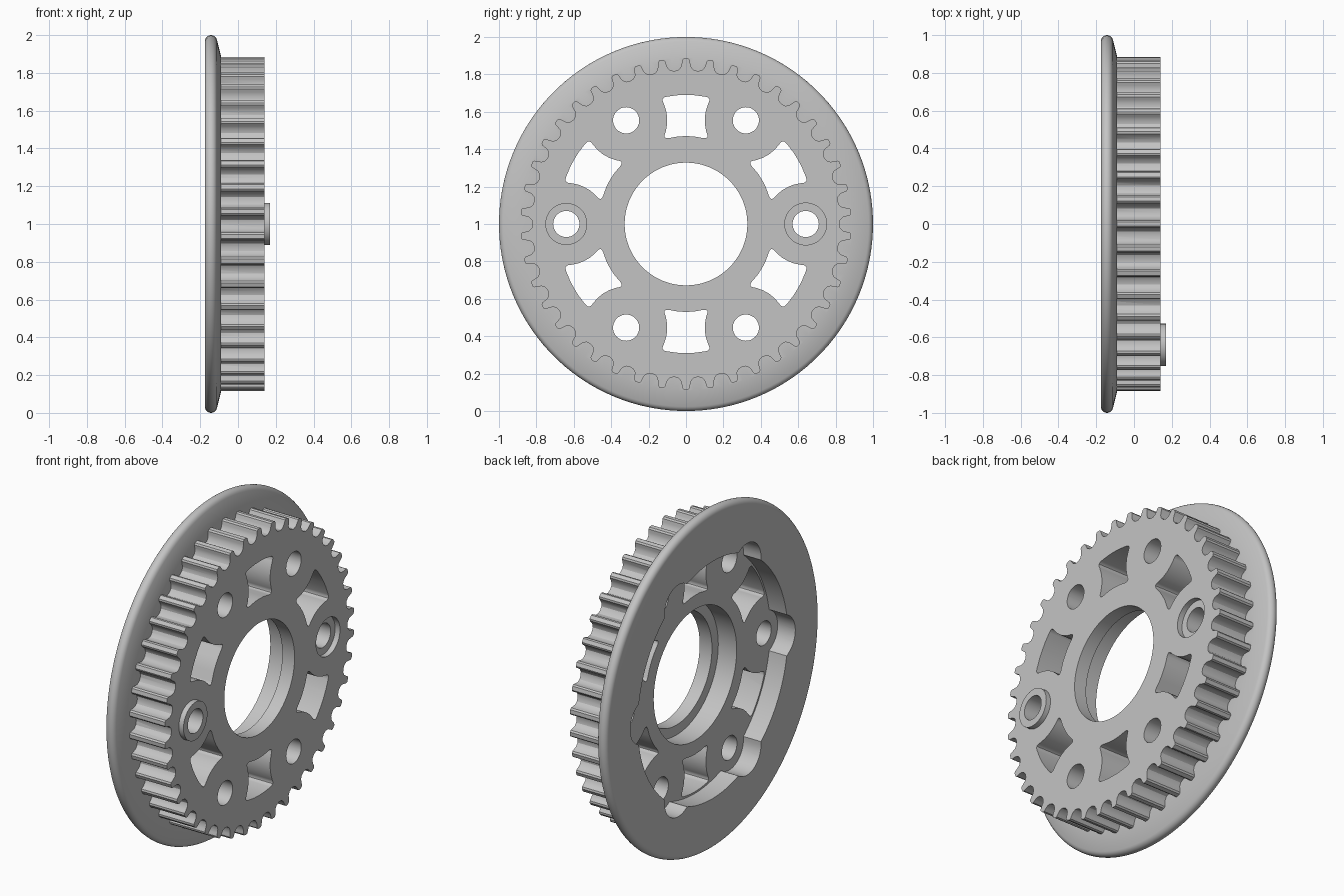
import bpy, bmesh, math
from math import sin, cos, pi, radians, sqrt
from mathutils import Vector

old = bpy.data.objects.get("Cube")
if old:
    bpy.data.objects.remove(old, do_unlink=True)

TEETH = 42
BOLT_R = 0.64       # bolt circle radius
BACK, FLOOR, SHOULDER, FACE = -0.175, -0.06, 0.06, 0.14


def finish(name, bm):
    bmesh.ops.recalc_face_normals(bm, faces=bm.faces)
    mesh = bpy.data.meshes.new(name)
    bm.to_mesh(mesh)
    bm.free()
    obj = bpy.data.objects.new(name, mesh)
    bpy.context.collection.objects.link(obj)
    return obj


def add_prism(bm, outline, x0, x1):
    """Extrude a (y, z) outline along x; z is measured from the wheel axis."""
    face = bm.faces.new([bm.verts.new((x0, y, z + 1)) for y, z in outline])
    new = bmesh.ops.extrude_face_region(bm, geom=[face])["geom"]
    verts = [v for v in new if isinstance(v, bmesh.types.BMVert)]
    bmesh.ops.translate(bm, verts=verts, vec=(x1 - x0, 0, 0))


def prism(name, outline, x0, x1):
    bm = bmesh.new()
    add_prism(bm, outline, x0, x1)
    return finish(name, bm)


def polar(r, a):
    return (r * cos(a), r * sin(a))


def circle(r, centre=(0, 0), n=48):
    return [(centre[0] + r * cos(2 * pi * i / n), centre[1] + r * sin(2 * pi * i / n))
            for i in range(n)]


def combine(target, tool, operation):
    mod = target.modifiers.new(operation.title(), "BOOLEAN")
    mod.operation, mod.solver, mod.object = operation, "EXACT", tool
    bpy.context.view_layer.objects.active = target
    bpy.ops.object.modifier_apply(modifier=mod.name)
    bpy.data.objects.remove(tool, do_unlink=True)


# Flange: lathed disc with a rounded rim and a sloping inner side
def flange():
    bm = bmesh.new()
    profile = [(BACK, 0)]
    for i in range(11):
        a = pi - i * radians(165) / 10
        profile.append((-0.143 + 0.032 * cos(a), 0.968 + 0.032 * sin(a)))
    profile += [(-0.09, 0.89), (-0.09, 0)]
    verts = [bm.verts.new((x, 0, 1 + r)) for x, r in profile]
    edges = [bm.edges.new(pair) for pair in zip(verts, verts[1:])]
    bmesh.ops.spin(bm, geom=verts + edges, cent=(0, 0, 1), axis=(1, 0, 0),
                   angle=2 * pi, steps=144, use_merge=True)
    bmesh.ops.remove_doubles(bm, verts=bm.verts, dist=1e-5)
    return finish("flange", bm)


# Toothed rim: one round groove repeated around the wheel
def tooth_outline():
    half = [(0.055, 0.885), (0.046, 0.877), (0.042, 0.86), (0.036, 0.84), (0.021, 0.825)]
    groove = half + [(0, 0.82)] + [(-u, r) for u, r in reversed(half)]
    points = []
    for k in range(TEETH):
        mid = pi / 2 + (k + 0.5) * 2 * pi / TEETH
        points += [polar(r, mid - u / r) for u, r in groove]
    return points


# Window: ring sector with sides hollowed around the bolts and soft corners
def window_outline(mid, inner=0.47, outer=0.69, clearance=0.22, soft=0.035):
    def half_angle(r):
        c = (r * r + BOLT_R ** 2 - clearance ** 2) / (2 * r * BOLT_R)
        return radians(30) - math.acos(min(1, c))

    steps = 6
    radii = [inner + (outer - inner) * i / steps for i in range(steps + 1)]
    right = [(r, -half_angle(r)) for r in radii]
    top = [(outer, half_angle(outer) * t) for t in (-0.33, 0, 0.33)]
    left = [(r, -a) for r, a in reversed(right)]
    bottom = [(inner, half_angle(inner) * t) for t in (0.33, 0, -0.33)]
    loop = [Vector(polar(r, mid + a)) for r, a in right + top + left + bottom]
    corners = {0, steps, steps + 4, 2 * steps + 4}
    result = []
    for i, p in enumerate(loop):
        if i not in corners:
            result.append(p)
            continue
        a = p + (loop[i - 1] - p).normalized() * soft
        b = p + (loop[(i + 1) % len(loop)] - p).normalized() * soft
        for t in (0, 0.25, 0.5, 0.75, 1):
            result.append(a * (1 - t) ** 2 + p * 2 * t * (1 - t) + b * t * t)
    return result


# Rear pocket: a circle with a round lobe behind every bolt
def pocket_outline(base=0.70, lobe=0.13, n=360):
    points = []
    for i in range(n):
        a = 2 * pi * i / n
        off = (a + pi / 6) % (pi / 3) - pi / 6
        inside = lobe ** 2 - (BOLT_R * sin(off)) ** 2
        reach = BOLT_R * cos(off) + sqrt(inside) if inside > 0 else 0
        points.append(polar(max(base, reach), a))
    return points


pulley = prism("toothed_pulley", tooth_outline(), -0.12, FACE)
combine(pulley, flange(), "UNION")

# Raised boss on one side, matching counterbore on the other
combine(pulley, prism("boss", circle(0.112, (-BOLT_R, 0)), 0.05, 0.17), "UNION")
combine(pulley, prism("counterbore", circle(0.112, (BOLT_R, 0)), 0.108, 0.3), "DIFFERENCE")

# Rear pocket and bearing seat
combine(pulley, prism("pocket", pocket_outline(), -0.4, FLOOR), "DIFFERENCE")
combine(pulley, prism("bearing_seat", circle(0.387, n=96), -0.3, SHOULDER), "DIFFERENCE")

# Through cuts: bore, bolt holes and windows
bm = bmesh.new()
add_prism(bm, circle(0.328, n=96), -0.5, 0.5)
for k in range(6):
    add_prism(bm, circle(0.07, polar(BOLT_R, k * pi / 3), 40), -0.5, 0.5)
    add_prism(bm, window_outline(pi / 6 + k * pi / 3), -0.5, 0.5)
combine(pulley, finish("through_cuts", bm), "DIFFERENCE")

# Plain grey finish
grey = bpy.data.materials.new("plain_grey")
grey.use_nodes = True
colour = (0.55, 0.55, 0.55, 1)
grey.diffuse_color = colour
grey.node_tree.nodes["Principled BSDF"].inputs["Base Color"].default_value = colour
pulley.data.materials.clear()
pulley.data.materials.append(grey)
for poly in pulley.data.polygons:
    poly.material_index = 0

bpy.ops.object.select_all(action="DESELECT")
pulley.select_set(True)
bpy.context.view_layer.objects.active = pulley
bpy.ops.object.shade_smooth_by_angle(angle=radians(30))
